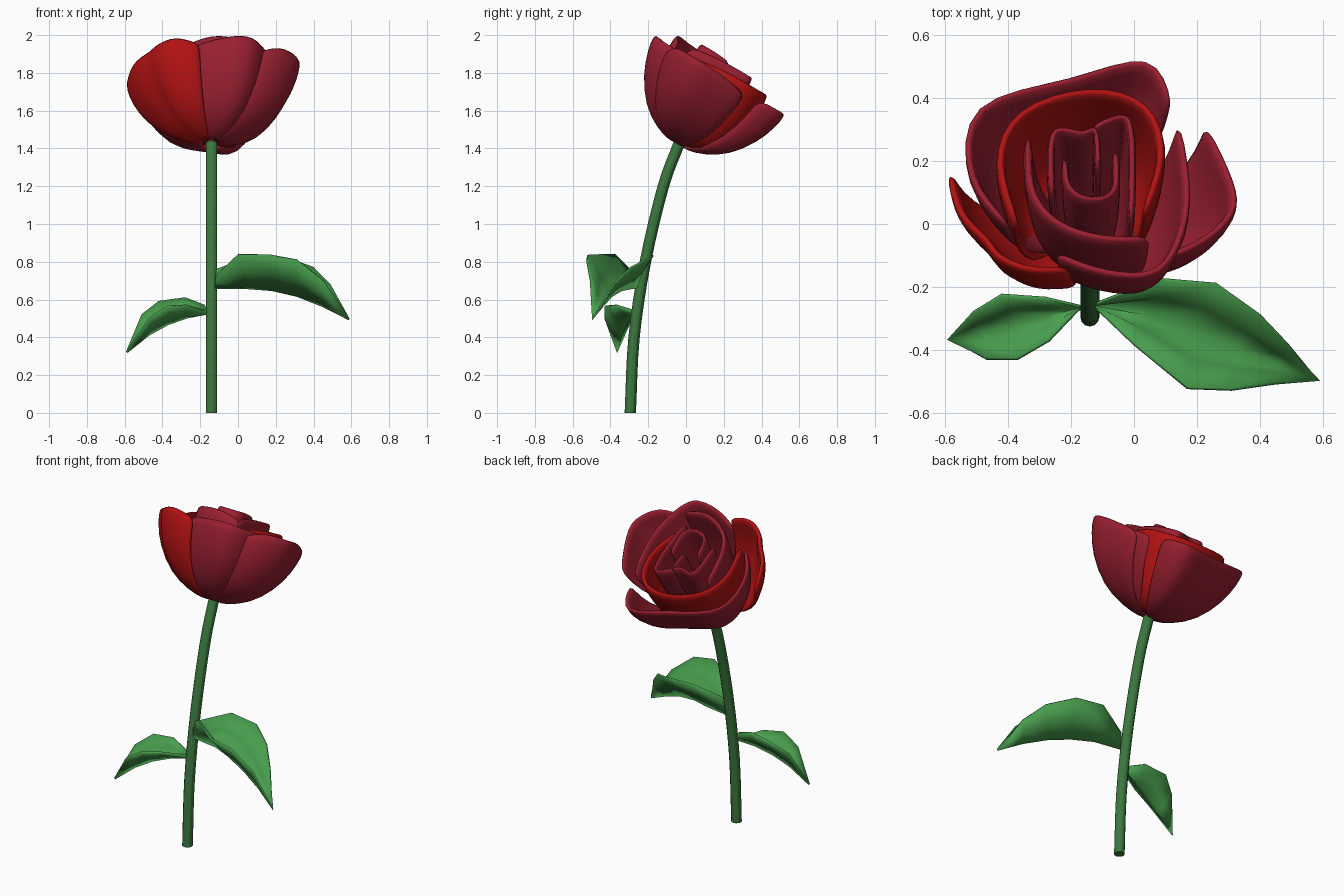
import bpy, bmesh, math
from mathutils import Vector

if "Cube" in bpy.data.objects:
    bpy.data.objects.remove(bpy.data.objects["Cube"])


def material(name, rgb):
    m = bpy.data.materials.new(name)
    m.diffuse_color = (*rgb, 1)
    m.use_nodes = True
    m.node_tree.nodes["Principled BSDF"].inputs["Base Color"].default_value = m.diffuse_color
    return m


RED = material("bright_red", (0.45, 0.006, 0.006))
CRIMSON = material("crimson", (0.32, 0.014, 0.03))
LEAF = material("leaf_green", (0.065, 0.34, 0.075))
STEM = material("stem_green", (0.045, 0.19, 0.05))


def spline(points, n):
    """Smooth curve through the points, n samples per span."""
    p = [Vector(q) for q in points]
    p = [2 * p[0] - p[1]] + p + [2 * p[-1] - p[-2]]
    out = []
    for i in range(1, len(p) - 2):
        a, b, c, d = p[i - 1:i + 3]
        for k in range(n):
            t = k / n
            out.append(0.5 * (2 * b + (c - a) * t + (2 * a - 5 * b + 4 * c - d) * t ** 2
                              + (3 * b - a - 3 * c + d) * t ** 3))
    return out + [p[-2]]


def sheet(name, rows, mat, thickness, rounded):
    """Thick smooth-shaded surface through a grid of points."""
    bm = bmesh.new()
    grid = [[bm.verts.new(p) for p in r] for r in rows]
    for r0, r1 in zip(grid, grid[1:]):
        for i in range(len(r0) - 1):
            bm.faces.new((r0[i], r0[i + 1], r1[i + 1], r1[i]))
    bmesh.ops.remove_doubles(bm, verts=bm.verts, dist=0.0005)
    bmesh.ops.recalc_face_normals(bm, faces=bm.faces)
    me = bpy.data.meshes.new(name)
    bm.to_mesh(me)
    bm.free()
    me.materials.append(mat)
    me.shade_smooth()
    ob = bpy.data.objects.new(name, me)
    bpy.context.collection.objects.link(ob)
    s = ob.modifiers.new("thickness", 'SOLIDIFY')
    s.thickness, s.offset = thickness, 0
    if rounded:
        sub = ob.modifiers.new("smooth", 'SUBSURF')
        sub.levels = sub.render_levels = 1


# Flower frame: base point and axis tilted 30 degrees to the back
BASE = Vector((-0.14, -0.04, 1.425))
S, C = 0.5, math.cos(math.radians(30))
OUTER = [(0.1, 0.0), (0.35, 0.07), (0.62, 0.22), (0.86, 0.53), (0.96, 0.8), (1, 1)]
INNER = [(0.15, 0.03), (0.6, 0.1), (0.85, 0.3), (0.96, 0.6), (1, 0.85), (1, 1)]


def petal(name, rim, profile, mat, thickness=0.03):
    """Rim points are (x, y, height along flower axis); the profile runs base to rim."""
    rim = spline(rim, 2)
    rows = []
    for f, g in profile:
        row = []
        for x, y, w in rim:
            u, v = (x - BASE.x) * f, (y - BASE.y - S * w) / C * f
            h = w * g
            row.append(BASE + Vector((u, C * v + S * h, C * h - S * v)))
        rows.append(row)
    sheet(name, rows, mat, thickness, True)


# Outer petals
petal("back_petal", [(.115, .385, .42), (.045, .53, .42), (-.2, .46, .41), (-.50, .38, .42),
                     (-.52, .15, .42), (-.40, .0, .42)], OUTER, CRIMSON)
petal("right_petal", [(.225, .32, .41), (.31, .14, .44), (.315, .04, .44), (.22, -.05, .44),
                      (.10, -.10, .39)], OUTER, CRIMSON)
petal("left_petal", [(-.588, .17, .37), (-.555, .04, .41), (-.47, -.045, .42), (-.43, -.10, .425),
                     (-.33, -.14, .44), (-.2, -.14, .41)], OUTER, RED)
petal("front_petal", [(-.25, -.09, .42), (-.13, -.14, .43), (.03, -.16, .44), (.12, -.10, .43),
                      (.175, .08, .43), (.14, .33, .42)], OUTER, CRIMSON)

# Inner petals, wrapped towards the centre
petal("inner_red_petal", [(-.37, .0, .42), (-.43, .2, .45), (-.36, .36, .46), (-.14, .43, .46),
                          (.04, .38, .46), (.09, .22, .46), (.03, .04, .44)], INNER, RED)
petal("inner_front_petal", [(-.335, .29, .45), (-.33, .12, .48), (-.25, .01, .49),
                            (-.1, -.04, .50), (.05, -.04, .47)], INNER, CRIMSON)
petal("inner_left_petal", [(-.26, .1, .48), (-.265, .25, .49), (-.24, .31, .50),
                           (-.16, .29, .50), (-.12, .31, .50), (-.115, .18, .48)],
      INNER, CRIMSON, 0.025)
petal("inner_right_petal", [(-.13, .31, .50), (-.07, .34, .50), (-.015, .34, .50),
                            (-.005, .2, .50), (-.01, .02, .48)], INNER, CRIMSON, 0.025)
petal("heart_petal", [(-.22, .22, .51), (-.21, .12, .52), (-.14, .085, .52), (-.07, .10, .52),
                      (-.055, .16, .52), (-.06, .24, .51)], INNER, CRIMSON, 0.025)


# Stem: swept tube
path = spline([(-.14, -.295, 0), (-.14, -.275, .4), (-.14, -.215, .8), (-.14, -.12, 1.2),
               (-.14, -.035, 1.43)], 4)
bm = bmesh.new()
rings = []
for i, p in enumerate(path):
    t = (path[min(i + 1, len(path) - 1)] - path[max(i - 1, 0)]).normalized()
    if i == 0:
        t = Vector((0, 0, 1))
    side = Vector((1, 0, 0))
    up = t.cross(side)
    rings.append([bm.verts.new(p + 0.03 * (math.cos(a) * side + math.sin(a) * up))
                  for a in [k * math.tau / 12 for k in range(12)]])
for r0, r1 in zip(rings, rings[1:]):
    for k in range(12):
        bm.faces.new((r0[k], r0[k - 1], r1[k - 1], r1[k]))
bm.faces.new(rings[0])
bm.faces.new(rings[-1])
bmesh.ops.recalc_face_normals(bm, faces=bm.faces)
me = bpy.data.meshes.new("stem")
bm.to_mesh(me)
bm.free()
me.materials.append(STEM)
stem = bpy.data.objects.new("stem", me)
bpy.context.collection.objects.link(stem)
bpy.context.view_layer.objects.active = stem
stem.select_set(True)
bpy.ops.object.shade_smooth_by_angle()


# Leaves: folded blades given by front edge, midrib and back edge
def leaf(name, front, mid, back):
    f, m, b = ([Vector(p) for p in c] for c in (front, mid, back))
    rows = [f, [p.lerp(q, .5) for p, q in zip(f, m)], m,
            [p.lerp(q, .5) for p, q in zip(m, b)], b]
    sheet(name, rows, LEAF, 0.01, False)


tip = (.588, -.497, .495)
leaf("right_leaf",
     [(-.115, -.27, .73), (0, -.38, .84), (.17, -.52, .835), (.31, -.525, .81), (.45, -.505, .70), tip],
     [(-.125, -.26, .66), (.05, -.29, .66), (.18, -.34, .65), (.31, -.39, .62), (.45, -.44, .565), tip],
     [(-.115, -.25, .76), (.08, -.175, .835), (.26, -.19, .82), (.40, -.29, .77), (.49, -.385, .68), tip])
tip = (-.59, -.366, .32)
leaf("left_leaf",
     [(-.175, -.27, .54), (-.27, -.37, .57), (-.37, -.428, .565), (-.47, -.428, .50), tip],
     [(-.16, -.265, .525), (-.27, -.29, .505), (-.37, -.315, .47), (-.47, -.34, .415), tip],
     [(-.175, -.26, .57), (-.28, -.235, .61), (-.42, -.225, .59), (-.51, -.28, .52), tip])
